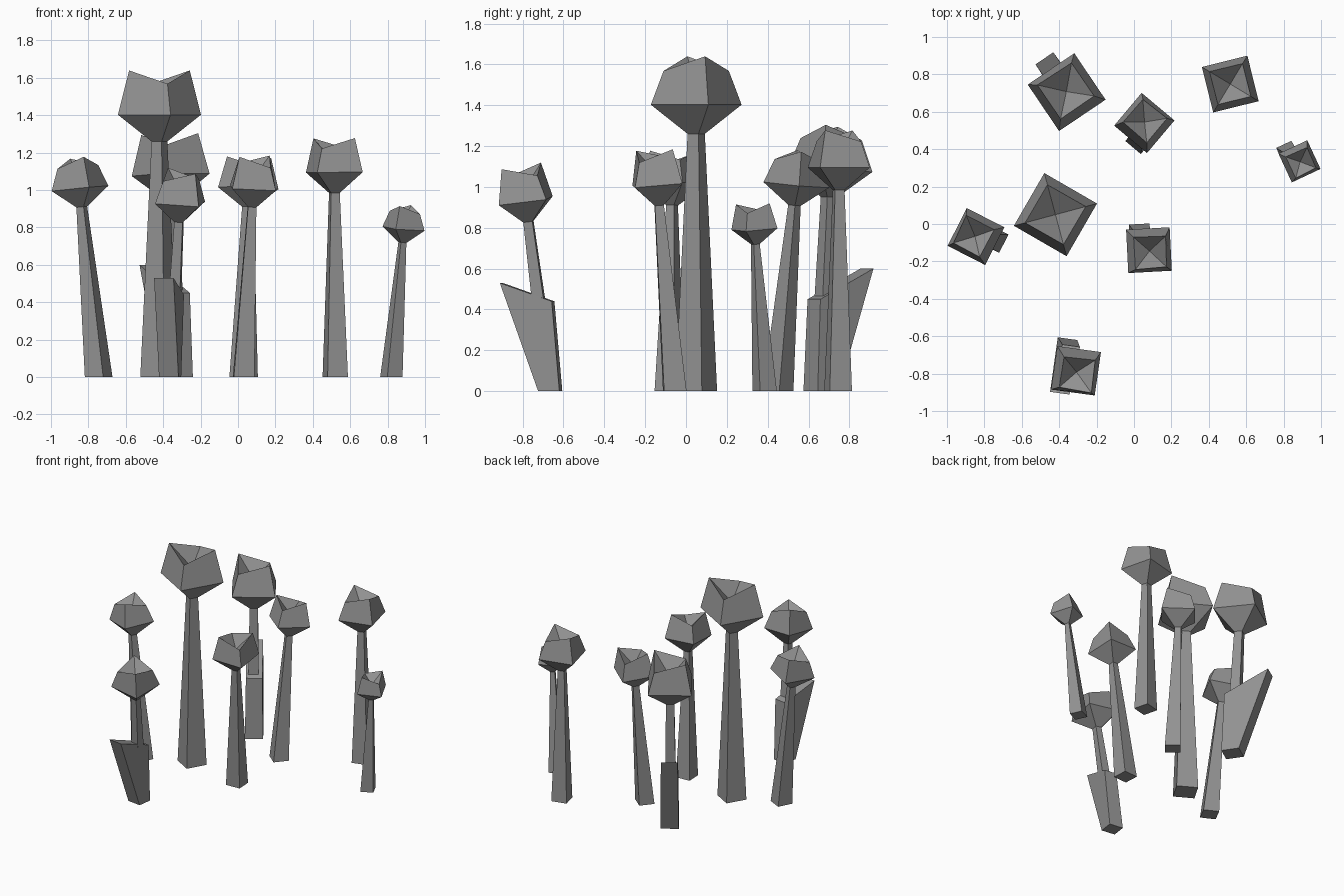
import bpy, bmesh
from math import radians, cos, sin
from mathutils import Vector, Matrix

if "Cube" in bpy.data.objects:
    bpy.data.objects.remove(bpy.data.objects["Cube"])

grey = bpy.data.materials.new("dark_grey")
grey.diffuse_color = (0.29, 0.29, 0.29, 1)
grey.use_nodes = True
grey.node_tree.nodes["Principled BSDF"].inputs["Base Color"].default_value = grey.diffuse_color

def make(name, rings, cap=None):
    """Loft 4-sided rings; optional centre point closes the top as a pit."""
    bm = bmesh.new()
    vr = [[bm.verts.new(p) for p in r] for r in rings]
    for a, b in zip(vr, vr[1:]):
        for i in range(4):
            j = (i + 1) % 4
            bm.faces.new((a[i], a[j], b[j], b[i]))
    bm.faces.new(vr[0][::-1])
    if cap is None:
        bm.faces.new(vr[-1])
    else:
        c = bm.verts.new(cap)
        for i in range(4):
            bm.faces.new((vr[-1][i], vr[-1][(i + 1) % 4], c))
    bmesh.ops.recalc_face_normals(bm, faces=bm.faces)
    me = bpy.data.meshes.new(name)
    bm.to_mesh(me)
    bm.free()
    me.materials.append(grey)
    ob = bpy.data.objects.new(name, me)
    bpy.context.collection.objects.link(ob)

def square(rad, z, ang):
    """Square ring, first corner at the given angle."""
    return [Vector((rad * cos(ang + i * 1.5707963), rad * sin(ang + i * 1.5707963), z)) for i in range(4)]

def flower(i, base, belt, ztop, r, high, side):
    a = radians(high)
    b = Vector((*base, 0))
    axis = (Vector((*belt, ztop + 0.62 * r)) - b)
    top = b + axis * (ztop / axis.z)
    # tilt the head along the stem direction
    m = Matrix.Translation(top) @ Vector((0, 0, 1)).rotation_difference(axis).to_matrix().to_4x4()
    neck = [m @ p for p in square(0.19 * r, 0, a)]
    make(f"stem_{i}", [[b + p for p in square(side * 0.707, 0, a)], neck])
    # bud: widest at the belt, two opposite tips raised, sunken centre
    rim = square(1, 0, a)
    rim = [Vector((p.x * k * r, p.y * k * r, h * r)) for p, (k, h) in zip(rim, [(.73, 1.65), (.72, 1.34)] * 2)]
    rings = [neck, [m @ p for p in square(r, 0.62 * r, a)], [m @ p for p in rim]]
    make(f"bud_{i}", rings, m @ Vector((0, 0, 0.95 * r)))

def leaf(i, base, ang, side, reach, z_in, z_out, width, inset, shift):
    """Wedge leaf flaring outward from the foot of a stem."""
    m = Matrix.Translation((*base, 0)) @ Matrix.Rotation(radians(ang), 4, 'Z')
    h, w, x = side / 2, width / 2, inset - side / 2
    foot = [(-h, -h, 0), (h, -h, 0), (h, h, 0), (-h, h, 0)]
    tip = [(x, shift - h * .9, z_in), (reach, -w, z_out), (reach, w, z_out), (x, shift + h * .9, z_in)]
    make(f"leaf_{i}", [[m @ Vector(p) for p in foot], [m @ Vector(p) for p in tip]])

# base xy, belt centre xy, stem height, bud radius, raised-tip angle, foot width
flowers = [
    ((-.42, .05), (-.42, .05), 1.26, .23, 15, .15),
    ((.52, .745), (.515, .748), .985, .177, -31, .112),
    ((-.745, -.08), (-.845, -.067), .91, .16, 108, .11),
    ((.03, -.055), (.08, -.14), .91, .165, 48, .11),
    ((.03, .45), (.055, .54), .91, .162, 5, .108),
    ((.82, .385), (.885, .335), .72, .12, 70, .09),
    ((-.335, .66), (-.36, .705), .95, .212, -11, .085),
    ((-.36, -.665), (-.31, -.785), .83, .167, 127, .075),
]
for n, f in enumerate(flowers):
    flower(n + 1, *f)
leaf(7, (-.328, .662), 124, .125, .27, .45, .6, .115, .02, 0)
leaf(8, (-.363, -.665), -98, .105, .242, .44, .53, .105, .035, .025)
